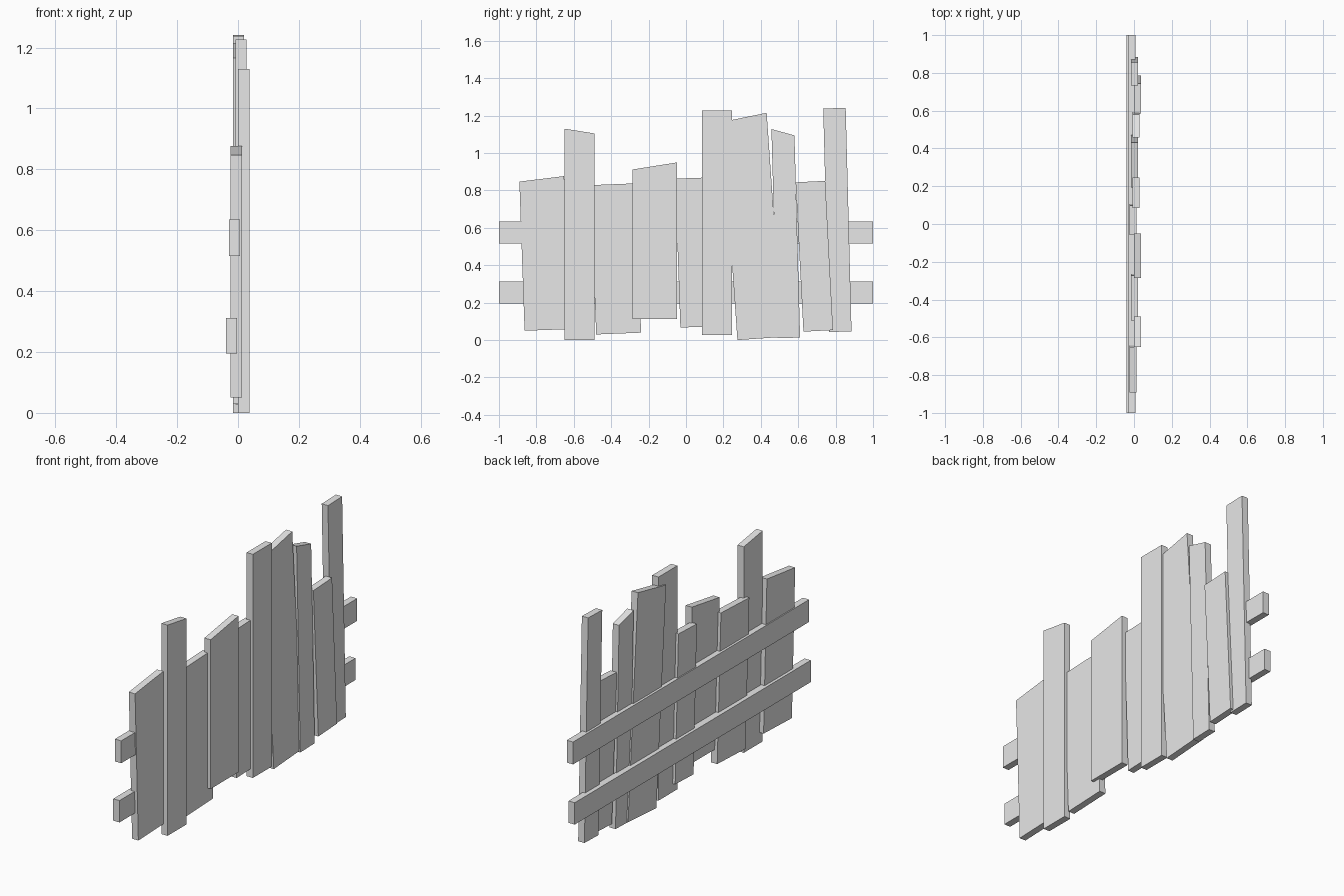
import bpy
from math import radians, tan

cube = bpy.data.objects.get("Cube")
if cube:
    bpy.data.objects.remove(cube, do_unlink=True)

grey = bpy.data.materials.new("pale_grey")
grey.use_nodes = True
colour = (0.8, 0.8, 0.8, 1)
grey.diffuse_color = colour
grey.node_tree.nodes["Principled BSDF"].inputs["Base Color"].default_value = colour

# Depth of the back face of each layer of planks
THICKNESS = 0.037
FRONT = 0
MIDDLE = -0.009
INNER = -0.017
BACK = -0.024


def board(name, back, outline):
    """Extrude a (y, z) outline along x, starting at the back face."""
    count = len(outline)
    verts = [(x, y, z) for x in (back, back + THICKNESS) for y, z in outline]
    rear = list(range(count))
    front = [i + count for i in rear]
    faces = [rear[::-1], front]
    for i in rear:
        following = (i + 1) % count
        faces.append((rear[i], rear[following], front[following], front[i]))
    mesh = bpy.data.meshes.new(name)
    mesh.from_pydata(verts, [], faces)
    mesh.materials.append(grey)
    obj = bpy.data.objects.new(name, mesh)
    bpy.context.collection.objects.link(obj)


def rail(name, back, bottom, height):
    """Horizontal rail along the whole fence."""
    top = bottom + height
    board(name, back, [(-1, bottom), (1, bottom), (1, top), (-1, top)])


def plank(name, layer, left, width, foot, top, lean=0, cut=None):
    """Plank leaning by some degrees, its top sawn at the angle cut.

    The foot is square to the sides; an uncut top is square too."""
    slant = tan(radians(lean))
    slope = slant if cut is None else tan(radians(cut))
    right = left + width
    right_foot = foot + width * slant
    right_top = top + width * slope
    board(name, layer, [
        (left, foot),
        (right, right_foot),
        (right - (right_top - right_foot) * slant, right_top),
        (left - (top - foot) * slant, top),
    ])


# Two horizontal rails behind the planks
rail("lower_rail", back=-0.04, bottom=0.195, height=0.117)
rail("upper_rail", back=-0.03, bottom=0.515, height=0.12)

# Crooked planks, from one end of the fence to the other
plank("end_plank", BACK, left=-0.863, width=0.24, foot=0.05, top=0.847, lean=2, cut=7)
plank("tall_end_plank", FRONT, left=-0.65, width=0.16, foot=0, top=1.13, cut=-9)
plank("short_plank", INNER, left=-0.48, width=0.24, foot=0.03, top=0.828, lean=2.3)
plank("raised_plank", FRONT, left=-0.285, width=0.236, foot=0.112, top=0.912, cut=9)
plank("tucked_plank", BACK, left=-0.03, width=0.156, foot=0.067, top=0.863, lean=2)
plank("upright_plank", MIDDLE, left=0.086, width=0.16, foot=0.027, top=1.226)
plank("wide_leaning_plank", INNER, left=0.275, width=0.24, foot=0, top=1.166, lean=4, cut=11.5)
plank("narrow_plank", MIDDLE, left=0.488, width=0.122, foot=0.01, top=1.128, lean=1.6, cut=-15.5)
plank("short_leaning_plank", FRONT, left=0.628, width=0.158, foot=0.045, top=0.843, lean=3)
plank("tallest_plank", INNER, left=0.765, width=0.12, foot=0.043, top=1.238, lean=1.5)
